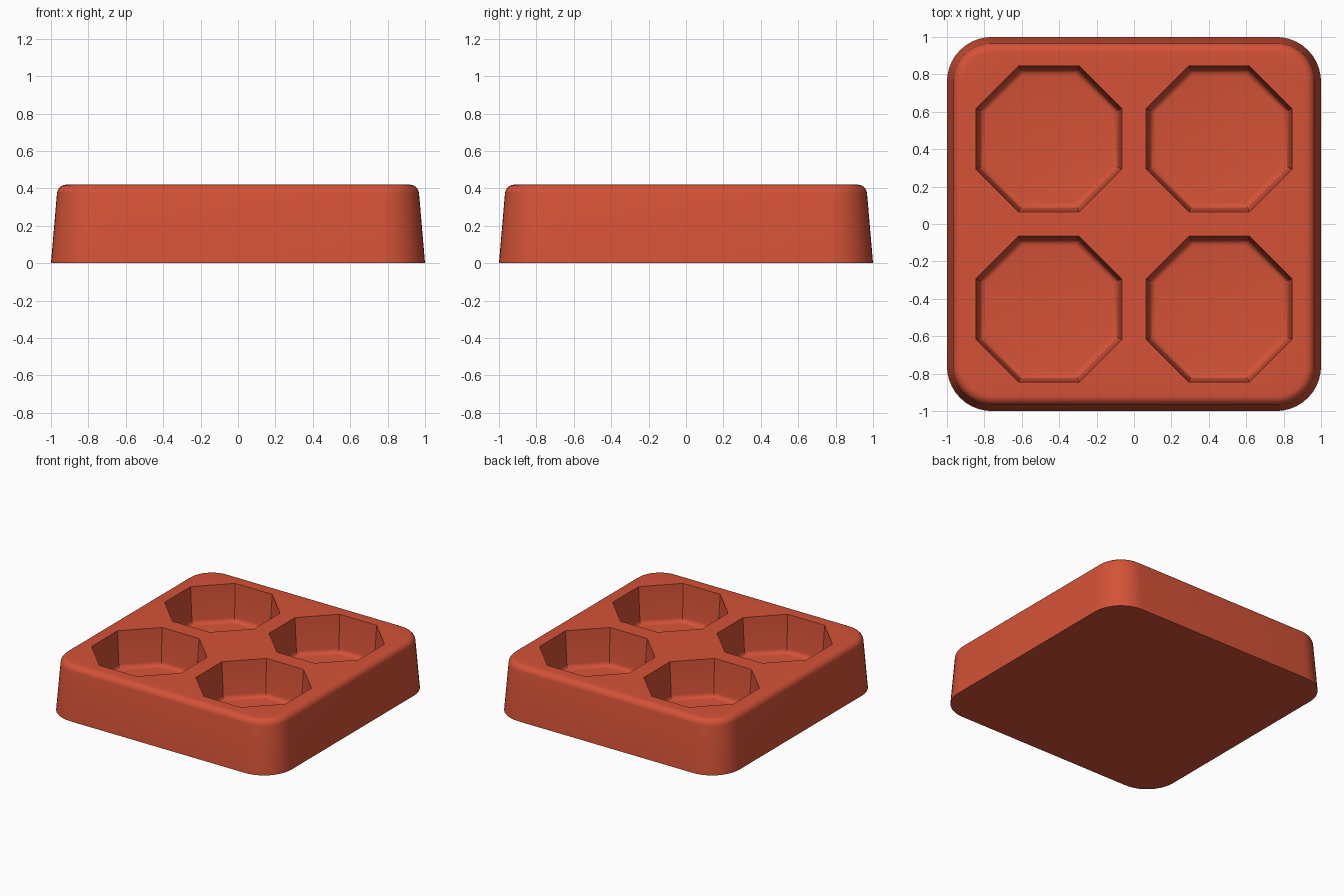
import bpy
import bmesh
from math import sin, cos, pi, radians

cube = bpy.data.objects.get("Cube")
if cube:
    bpy.data.objects.remove(cube, do_unlink=True)

TOP = 0.42      # top surface height
FLOOR = 0.13    # pocket floor height
SPACING = 0.455  # pocket centre offset

red = bpy.data.materials.new("brick_red")
red.use_nodes = True
colour = (0.66, 0.085, 0.038, 1)
red.diffuse_color = colour
red.node_tree.nodes["Principled BSDF"].inputs["Base Color"].default_value = colour


def rounded_square(half, radius, steps=10):
    """Outline of a square with round corners."""
    points = []
    for quarter in range(4):
        for i in range(steps + 1):
            a = (quarter + i / steps) * pi / 2
            mid = (quarter + 0.5) * pi / 2
            cx = (half - radius) * (1 if cos(mid) > 0 else -1)
            cy = (half - radius) * (1 if sin(mid) > 0 else -1)
            points.append((cx + radius * cos(a), cy + radius * sin(a)))
    return points


def octagon(half, cx, cy):
    """Octagon with flat sides facing the axes."""
    r = half / cos(pi / 8)
    return [(cx + r * cos((i + 0.5) * pi / 4), cy + r * sin((i + 0.5) * pi / 4))
            for i in range(8)]


def loft(bm, outlines):
    """Skin a stack of (outline, height) rings; return the rings."""
    rings = [[bm.verts.new((x, y, z)) for x, y in pts] for pts, z in outlines]
    for low, high in zip(rings, rings[1:]):
        n = len(low)
        for i in range(n):
            j = (i + 1) % n
            bm.faces.new((low[i], low[j], high[j], high[i]))
    return rings


def loop_edges(bm, ring):
    edges = []
    for a, b in zip(ring, ring[1:] + ring[:1]):
        edges.append(bm.edges.get((a, b)) or bm.edges.new((a, b)))
    return edges


bm = bmesh.new()

# Outer wall: drafted side, then a rounded top edge
bevel = 0.05
profile = [(1.0, 0.0)]
for i in range(7):
    a = radians(5 + 85 * i / 6)
    profile.append((0.918 + bevel * cos(a), TOP - bevel + bevel * sin(a)))
shell = loft(bm, [(rounded_square(h, 0.24 - (1 - h)), z) for h, z in profile])
bm.faces.new(list(reversed(shell[0])))
top_edges = loop_edges(bm, shell[-1])

# Four octagonal pockets: drafted wall, filleted floor
fillet = 0.035
pocket = [(0.39, TOP)]
for i in range(6):
    a = radians(4 + 86 * i / 5)
    pocket.append((0.338 + fillet * cos(a), FLOOR + fillet - fillet * sin(a)))
for sx in (-1, 1):
    for sy in (-1, 1):
        rings = loft(bm, [(octagon(h, sx * SPACING, sy * SPACING), z)
                          for h, z in pocket])
        bm.faces.new(rings[-1])
        top_edges += loop_edges(bm, rings[0])

# Flat top surface around the pockets
bmesh.ops.triangle_fill(bm, use_beauty=True, use_dissolve=False,
                        edges=top_edges, normal=(0, 0, 1))
bmesh.ops.recalc_face_normals(bm, faces=bm.faces)

mesh = bpy.data.meshes.new("pocket_tray")
bm.to_mesh(mesh)
bm.free()
mesh.materials.append(red)
tray = bpy.data.objects.new("pocket_tray", mesh)
bpy.context.collection.objects.link(tray)

bpy.ops.object.select_all(action='DESELECT')
tray.select_set(True)
bpy.context.view_layer.objects.active = tray
bpy.ops.object.shade_smooth_by_angle(angle=radians(30))
